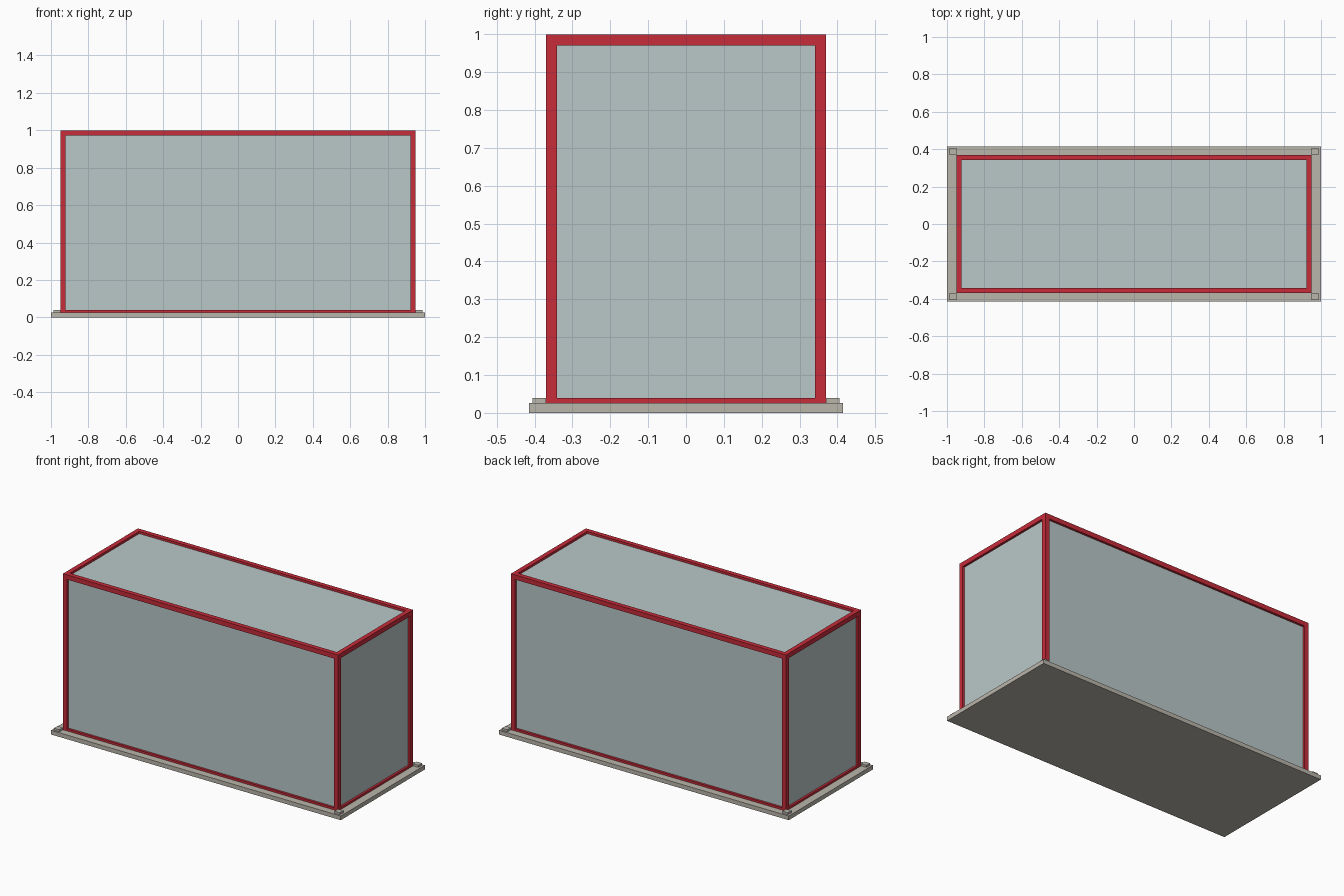
import bpy

default = bpy.data.objects.get("Cube")
if default:
    bpy.data.objects.remove(default, do_unlink=True)


def material(name, rgb):
    m = bpy.data.materials.new(name)
    m.use_nodes = True
    m.diffuse_color = (*rgb, 1)
    m.node_tree.nodes["Principled BSDF"].inputs["Base Color"].default_value = (*rgb, 1)
    return m


red = material("red paint", (0.57, 0.025, 0.042))
glass = material("pale glass", (0.49, 0.58, 0.575))
stone = material("warm grey", (0.49, 0.465, 0.41))


def box(name, low, high, mat):
    """Axis-aligned box between two corners."""
    bpy.ops.mesh.primitive_cube_add(size=1)
    ob = bpy.context.object
    ob.name = name
    ob.location = [(a + b) / 2 for a, b in zip(low, high)]
    ob.scale = [abs(b - a) for a, b in zip(low, high)]
    bpy.ops.object.transform_apply(location=True, rotation=False, scale=True)
    ob.data.materials.append(mat)
    return ob


X, Y, TOP = 0.95, 0.37, 1.0      # outer size of the frame
BAR = 0.029                      # bar thickness
BASE, RAIL = 0.026, 0.039        # top of base, top of lower rails
INSET, THICK = 0.014, 0.006      # glass recess and thickness
ix, iy = X - BAR, Y - BAR
gx, gy, gz = X - INSET, Y - INSET, TOP - INSET

# Base slab
box("base_plate", (-1, -0.415, 0), (1, 0.415, BASE), stone)

# Corner posts and the small feet blocks outside them
for sx, side in ((-1, "right"), (1, "left")):
    for sy, end in ((-1, "front"), (1, "back")):
        box(f"{end}_{side}_post", (sx * ix, sy * iy, BASE), (sx * X, sy * Y, TOP), red)
        box(f"{end}_{side}_corner_block", (sx * X, sy * Y, BASE),
            (sx * 0.987, sy * 0.405, RAIL), stone)

# Upper and lower rails between the posts
for level, z0, z1 in (("lower", BASE, RAIL), ("upper", TOP - BAR, TOP)):
    for s, end, side in ((-1, "front", "right"), (1, "back", "left")):
        box(f"{level}_{end}_rail", (-ix, s * iy, z0), (ix, s * Y, z1), red)
        box(f"{level}_{side}_rail", (s * ix, -iy, z0), (s * X, iy, z1), red)

# Recessed glass panels
for s, end, side in ((-1, "front", "right"), (1, "back", "left")):
    box(f"{end}_panel", (-ix, s * (gy - THICK), BASE), (ix, s * gy, gz - THICK), glass)
    box(f"{side}_panel", (s * (gx - THICK), -iy, BASE), (s * gx, iy, gz - THICK), glass)
box("top_panel", (-ix, -iy, gz - THICK), (ix, iy, gz), glass)
